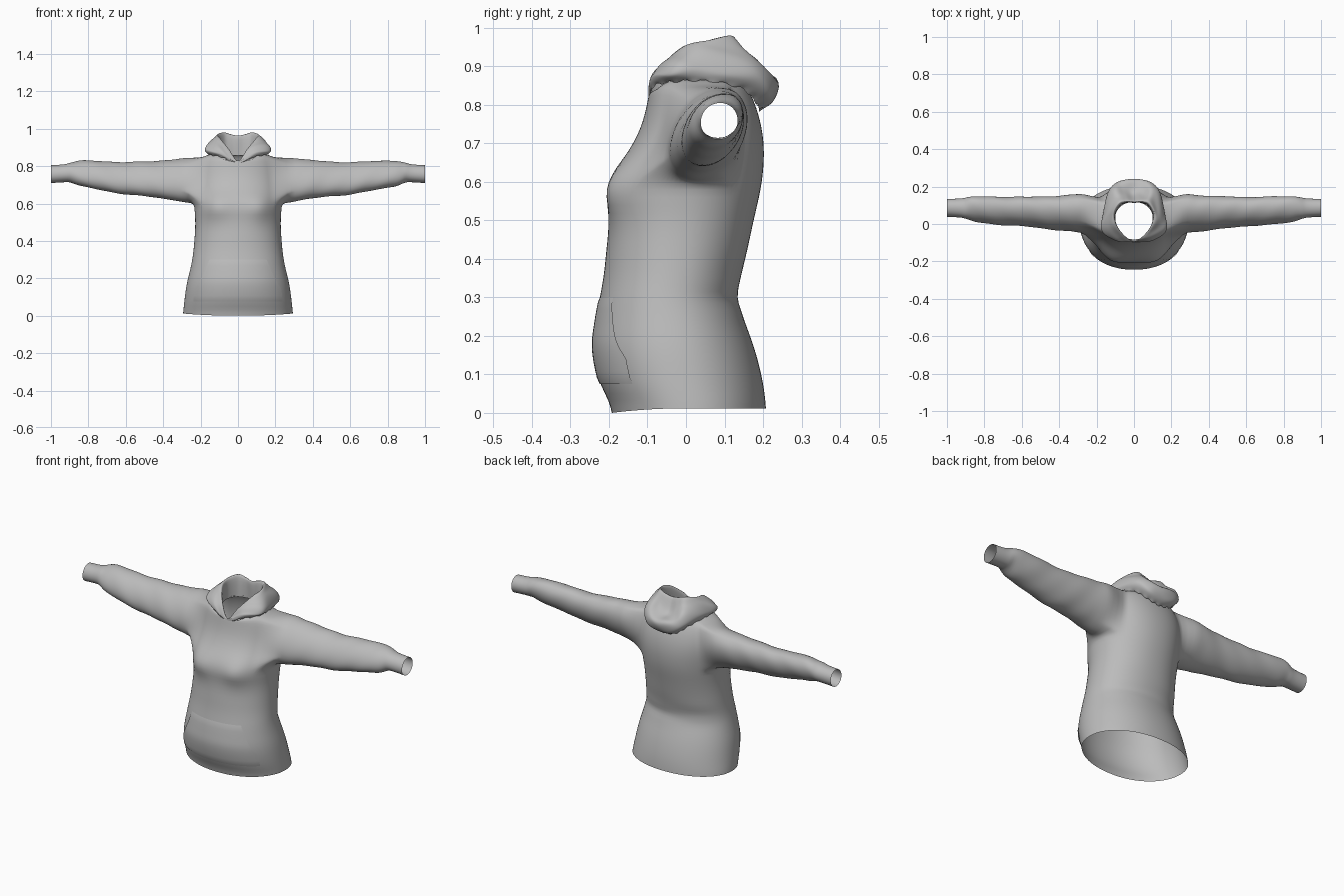
import bpy, bmesh, math

if "Cube" in bpy.data.objects:
    bpy.data.objects.remove(bpy.data.objects["Cube"])

mat = bpy.data.materials.new("grey_cloth")
mat.diffuse_color = (0.5, 0.5, 0.5, 1)
mat.use_nodes = True
mat.node_tree.nodes["Principled BSDF"].inputs["Base Color"].default_value = mat.diffuse_color


def spline(keys, u):
    """Catmull-Rom through evenly indexed key tuples."""
    i = max(0, min(int(u), len(keys) - 2))
    t = u - i
    k = [keys[max(0, min(i + d, len(keys) - 1))] for d in (-1, 0, 1, 2)]
    return [0.5 * (2 * b + (c - a) * t + (2 * a - 5 * b + 4 * c - d) * t * t
                   + (3 * b - a - 3 * c + d) * t ** 3) for a, b, c, d in zip(*k)]


def spline_at(keys, v):
    """Interpolate keys by their first value."""
    for i in range(len(keys) - 1):
        if v <= keys[i + 1][0] or i == len(keys) - 2:
            a, b = keys[i][0], keys[i + 1][0]
            return spline(keys, i + max(0, min(1, (v - a) / (b - a))))


def finish(bm, name, levels):
    bmesh.ops.recalc_face_normals(bm, faces=bm.faces)
    me = bpy.data.meshes.new(name)
    bm.to_mesh(me)
    bm.free()
    me.materials.append(mat)
    for p in me.polygons:
        p.use_smooth = True
    ob = bpy.data.objects.new(name, me)
    bpy.context.collection.objects.link(ob)
    if levels:
        m = ob.modifiers.new("smooth", 'SUBSURF')
        m.levels = m.render_levels = levels
    return ob


# torso profile: height, half width, front y, back y
TORSO = [(0.012, .294, -.193, .208), (.08, .287, -.226, .200), (.17, .275, -.242, .178),
         (.24, .258, -.235, .152), (.30, .245, -.224, .133), (.36, .237, -.213, .147),
         (.44, .231, -.206, .163), (.50, .228, -.199, .176), (.57, .233, -.207, .192),
         (.62, .234, -.192, .200), (.68, .230, -.149, .203), (.74, .226, -.118, .197),
         (.80, .215, -.102, .181), (.845, .195, -.095, .160), (.865, .150, -.092, .140),
         (.868, .105, -.085, .118)]


def torso_point(ang, z, out=0.0):
    _, hw, f, b = spline_at(TORSO, z)
    c, s = math.cos(ang), math.sin(ang)
    e = 2 / 2.12
    cy = (f + b) / 2
    x = (hw + out) * math.copysign(abs(c) ** e, c)
    y = cy + ((b - f) / 2 + out) * math.copysign(abs(s) ** e, s)
    if s < 0:                                # soft chest shape
        y -= .022 * math.exp(-((abs(x) - .12) / .06) ** 2 - ((z - .58) / .06) ** 2)
    if z < .03 and s < 0:                    # hem dips at the front
        z -= .012 * s * s
    if z > .84 and s < 0:                    # neckline dips at the front
        z -= .052 * s ** 4 * (z - .84) / .028
    if s > 0 and .25 < z < .42:              # waist creases across the back
        y += .004 * s * math.sin(z * 95 + 2 * c)
    return x, y, z


# sleeve profile: x, top z, bottom z, front y, back y
SLEEVE = [(.27, .845, .603, -.042, .158), (.34, .838, .618, -.035, .152),
          (.47, .825, .635, -.022, .145), (.60, .822, .648, -.008, .142),
          (.74, .827, .672, .000, .145), (.85, .830, .694, .013, .146),
          (.90, .818, .714, .028, .142), (.92, .810, .714, .034, .137),
          (1.0, .805, .709, .038, .135)]

# torso with open armholes, neck and hem
N, HALF = 48, 5
zs = [.012, .03, .07, .11, .15, .19, .23, .27, .30, .33, .37, .42, .47, .52, .56, .60,
      .635, .67, .705, .74, .775, .81, .845, .857, .865, .868]
LO, HI = zs.index(.60), zs.index(.845)
bm = bmesh.new()
grid = [[bm.verts.new(torso_point(2 * math.pi * j / N, z)) for j in range(N)] for z in zs]
for r in range(len(zs) - 1):
    for j in range(N):
        side = (j + .5) % (N / 2)
        in_hole = min(side, N / 2 - side) < HALF
        if not (in_hole and LO <= r < HI):
            k = (j + 1) % N
            bm.faces.new((grid[r][j], grid[r][k], grid[r + 1][k], grid[r + 1][j]))

# sleeves grown from the armhole edges
for s in (1, -1):
    def col(j):
        return (j if s > 0 else N // 2 - j) % N
    loop = [grid[LO][col(j)] for j in range(-HALF, HALF)]
    loop += [grid[r][col(HALF)] for r in range(LO, HI)]
    loop += [grid[HI][col(j)] for j in range(HALF, -HALF, -1)]
    loop += [grid[r][col(-HALF)] for r in range(HI, LO, -1)]
    angs = [math.atan2((v.co.z - .725) / .12, (v.co.y - .05) / .1) for v in loop]
    xs = [.27, .305, .34, .38, .42, .46, .50, .54, .58, .62, .66, .70, .74, .78, .82,
          .85, .88, .90, .92, .96, 1.0]
    prev = loop
    for x in xs:
        _, zt, zb, yf, yb = spline_at(SLEEVE, x)
        ring = []
        for a in angs:
            fold = .04 * math.sin(x * 34 + 2 * a + s) * math.sin(x * 11 + a)
            g = 1 + (fold if .32 < x < .9 else 0)
            dz = (zt - zb) / 2 * math.sin(a) * g
            tilt = .28 if x < .9 else .05
            y = (yf + yb) / 2 + (yb - yf) / 2 * math.cos(a) * g + tilt * dz
            ring.append(bm.verts.new((s * x, y, (zt + zb) / 2 + dz)))
        for i in range(len(loop)):
            k = (i + 1) % len(loop)
            bm.faces.new((prev[i], prev[k], ring[k], ring[i]))
        prev = ring
finish(bm, "sweater_body", 1)

# front pouch pocket, a thin raised patch with curved hand openings
bm = bmesh.new()
rows = []
for r in range(15):
    z = .075 + .225 * r / 14
    half = .95 if z < .15 else .95 - .3 * ((z - .15) / .15) ** .6
    row = []
    for j in range(25):
        t = -1 + j / 12
        edge = r in (0, 14)
        row.append(bm.verts.new(torso_point(-math.pi / 2 + t * half, z, 0 if edge else .0025)))
    rows.append(row)
for r in range(14):
    for j in range(24):
        bm.faces.new((rows[r][j], rows[r][j + 1], rows[r + 1][j + 1], rows[r + 1][j]))
finish(bm, "pouch_pocket", 0)

# hood: each column runs from the outer seam, over the fold and rim, to the inner neck
HOOD = [
    [(0, -.093, .812), (0, -.097, .818), (0, -.097, .822), (0, -.095, .826), (0, -.091, .828), (0, -.082, .808)],
    [(.085, -.084, .848), (.097, -.090, .866), (.088, -.087, .880), (.070, -.078, .890), (.045, -.068, .888), (.045, -.072, .832)],
    [(.150, -.030, .860), (.174, -.036, .880), (.160, -.030, .908), (.125, -.018, .935), (.092, -.008, .948), (.085, -.030, .855)],
    [(.158, .055, .862), (.166, .055, .885), (.155, .055, .918), (.130, .055, .950), (.105, .055, .965), (.100, .040, .860)],
    [(.125, .145, .842), (.138, .175, .870), (.120, .172, .915), (.092, .138, .952), (.075, .108, .980), (.075, .095, .860)],
    [(.070, .185, .800), (.085, .222, .825), (.075, .222, .880), (.050, .160, .915), (.035, .118, .975), (.035, .114, .858)],
    [(0, .190, .785), (0, .226, .808), (0, .240, .866), (0, .165, .885), (0, .115, .970), (0, .117, .858)]]
loop_keys = HOOD + [[(-x, y, z) for x, y, z in c] for c in HOOD[-2:0:-1]]
K, M = len(loop_keys), 72
closed = [loop_keys[(i - 1) % K] for i in range(K + 3)]
bm = bmesh.new()
cols = []
for j in range(M):
    u = 1 + K * j / M
    pts = [tuple(spline([c[p] for c in closed], u)) for p in range(6)]
    column = []
    for q in range(16):
        x, y, z = spline(pts, q / 3)
        if q == 0:                            # gathered seam
            z += .006 * math.sin(j * 1.9)
        elif 2 < q < 11:                      # soft folds
            z += .003 * math.sin(j * .7 + q)
        column.append(bm.verts.new((x, y, z)))
    cols.append(column)
for j in range(M):
    a, b = cols[j], cols[(j + 1) % M]
    for q in range(15):
        bm.faces.new((a[q], b[q], b[q + 1], a[q + 1]))
finish(bm, "hood", 1)
